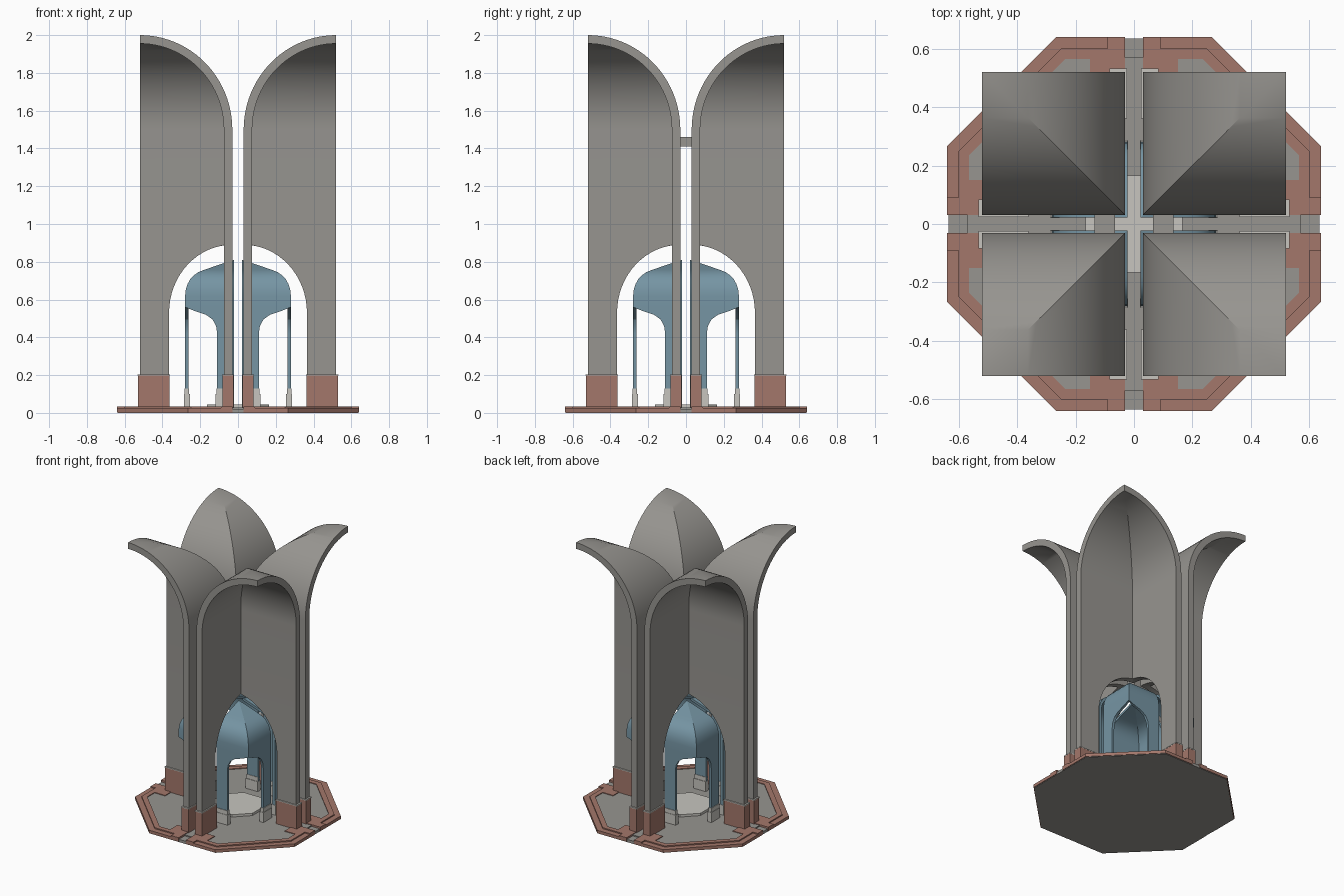
import bpy, bmesh, math

if "Cube" in bpy.data.objects:
    bpy.data.objects.remove(bpy.data.objects["Cube"])


def mat(name, col):
    m = bpy.data.materials.new(name)
    m.diffuse_color = (*col, 1)
    m.use_nodes = True
    m.node_tree.nodes["Principled BSDF"].inputs["Base Color"].default_value = m.diffuse_color
    return m


GREY = mat("warm_grey", (0.31, 0.30, 0.28))
BROWN = mat("red_brown", (0.37, 0.185, 0.145))
BLUE = mat("slate_blue", (0.18, 0.30, 0.37))
LIGHT = mat("pale_stone", (0.57, 0.56, 0.52))


def finish(name, bm, material, mirror=True, smooth=False):
    bmesh.ops.remove_doubles(bm, verts=bm.verts, dist=1e-5)
    bmesh.ops.recalc_face_normals(bm, faces=bm.faces)
    me = bpy.data.meshes.new(name)
    bm.to_mesh(me)
    bm.free()
    me.materials.append(material)
    if smooth:
        for p in me.polygons:
            p.use_smooth = True
        me.set_sharp_from_angle(angle=math.radians(25))
    ob = bpy.data.objects.new(name, me)
    bpy.context.collection.objects.link(ob)
    if mirror:  # repeat in all four quadrants
        mod = ob.modifiers.new("quadrants", 'MIRROR')
        mod.use_axis = (True, True, False)
        mod.use_mirror_merge = False
    return ob


def add_prism(bm, pts, z0, z1):
    f = bm.faces.new([bm.verts.new((x, y, z0)) for x, y in pts])
    r = bmesh.ops.extrude_face_region(bm, geom=[f], use_keep_orig=True)
    for v in r["geom"]:
        if isinstance(v, bmesh.types.BMVert):
            v.co.z = z1


def prism(name, pts, z0, z1, material, mirror=True):
    bm = bmesh.new()
    add_prism(bm, pts, z0, z1)
    return finish(name, bm, material, mirror)


def rect(x0, x1, y0, y1):
    return [(x0, y0), (x1, y0), (x1, y1), (x0, y1)]


def both_arms(name, x0, x1, y0, y1, z0, z1, material):
    """Box on each arm of an L-shaped shell."""
    bm = bmesh.new()
    add_prism(bm, rect(x0, x1, y0, y1), z0, z1)
    add_prism(bm, rect(y0, y1, x0, x1), z0, z1)
    return finish(name, bm, material)


def octagon(r):
    R = r / math.cos(math.pi / 8)
    return [(R * math.cos(math.pi / 8 + k * math.pi / 4),
             R * math.sin(math.pi / 8 + k * math.pi / 4)) for k in range(8)]


def shell(name, path, end, thick, side, material):
    """Mitred L-shaped wall. path = (start along wall, wall offset, z);
    each arm runs from its start to the fixed end coordinate."""
    clamp = max if side > 0 else min
    limit = min if side > 0 else max
    inner = []
    for i, (s, f, z) in enumerate(path):
        a, b = path[max(i - 1, 0)], path[min(i + 1, len(path) - 1)]
        df, dz = b[1] - a[1], b[2] - a[2]
        n = math.hypot(df, dz) or 1
        f2 = limit(f + side * thick * dz / n, end)
        inner.append((clamp(s, f2), f2, z - side * thick * df / n))
    bm = bmesh.new()
    for swap in (False, True):
        def v(a, b, z):
            return bm.verts.new((b, a, z) if swap else (a, b, z))
        rows = []
        for (s, f, z), (s2, f2, z2) in zip(path, inner):
            rows.append((v(s, f, z), v(end, f, z), v(end, f2, z2), v(s2, f2, z2)))
        bm.faces.new(rows[0])
        for i in range(len(rows) - 1):
            for k in range(4):
                mitre = path[i][0] == path[i][1] and path[i + 1][0] == path[i + 1][1]
                if k == 3 and mitre:
                    continue
                bm.faces.new((rows[i][k], rows[i][(k + 1) % 4],
                              rows[i + 1][(k + 1) % 4], rows[i + 1][k]))
    bmesh.ops.remove_doubles(bm, verts=bm.verts, dist=1e-5)
    bmesh.ops.dissolve_degenerate(bm, edges=bm.edges, dist=1e-5)
    return finish(name, bm, material, smooth=True)


# Tall outer petals: arched legs, then a flare to a pointed outer corner
A, E = 0.03, 0.52
path = [(0.365, A, 0.02), (0.365, A, 0.53)]
for k in range(1, 17):
    t = math.pi / 2 * k / 16
    path.append((A if k == 16 else A + 0.335 * math.cos(t), A, 0.53 + 0.36 * math.sin(t)))
for k in range(25):
    t = math.pi / 2 * k / 24
    f = A + (E - A) * (1 - math.cos(t))
    path.append((f, f, 1.5 + 0.5 * math.sin(t)))
shell("outer_petals", path, E, 0.045, 1, GREY)

# Small inner canopies: open corner below, curved roof to a peak at the centre
path = [(s, 0.28, z) for s, z in ((0.11, 0.03), (0.11, 0.42), (0.116, 0.46), (0.135, 0.495),
                                  (0.17, 0.52), (0.225, 0.538), (0.28, 0.56))]
path += [(g, g, z) for g, z in ((0.28, 0.62), (0.277, 0.65), (0.268, 0.68), (0.255, 0.705),
                                (0.236, 0.727), (0.21, 0.745), (0.18, 0.757), (0.145, 0.769),
                                (0.11, 0.781), (0.07, 0.794), (0.022, 0.81))]
shell("inner_canopies", path, 0.022, 0.018, -1, BLUE)

# Footings
both_arms("petal_footings", 0.362, 0.53, 0.025, 0.083, 0.02, 0.197, BROWN)
both_arms("petal_footing_caps", 0.36, 0.531, 0.024, 0.084, 0.197, 0.204, LIGHT)
both_arms("canopy_footings", 0.02, 0.118, 0.255, 0.287, 0.02, 0.10, LIGHT)
both_arms("canopy_footing_tops", 0.022, 0.114, 0.259, 0.284, 0.10, 0.13, LIGHT)

# Bridges between the petals
bm = bmesh.new()
add_prism(bm, rect(0.065, 0.135, -0.04, 0.04), 1.41, 1.46)
add_prism(bm, rect(-0.135, -0.065, -0.04, 0.04), 1.41, 1.46)
finish("petal_bridges", bm, GREY, mirror=False)

# Base plate, floor and centre platform
prism("base_plate", octagon(0.635), 0, 0.02, GREY, mirror=False)
prism("floor", octagon(0.57), 0.015, 0.028, GREY, mirror=False)
prism("centre_platform", octagon(0.165), 0.025, 0.045, LIGHT, mirror=False)

# Stepped kerb, broken by the two crossing paths
inside = [(0.48, 0.03), (0.48, 0.15), (0.565, 0.15), (0.565, 0.234),
          (0.234, 0.565), (0.15, 0.565), (0.15, 0.48), (0.03, 0.48)]
prism("kerb_lower", [(0.03, 0.64), (0.265, 0.64), (0.64, 0.265), (0.64, 0.03)] + inside,
      0.003, 0.025, BROWN)
prism("kerb_upper", [(0.03, 0.64), (0.09, 0.64), (0.09, 0.6), (0.249, 0.6), (0.6, 0.249),
                     (0.6, 0.09), (0.64, 0.09), (0.64, 0.03)] + inside, 0.025, 0.033, BROWN)
